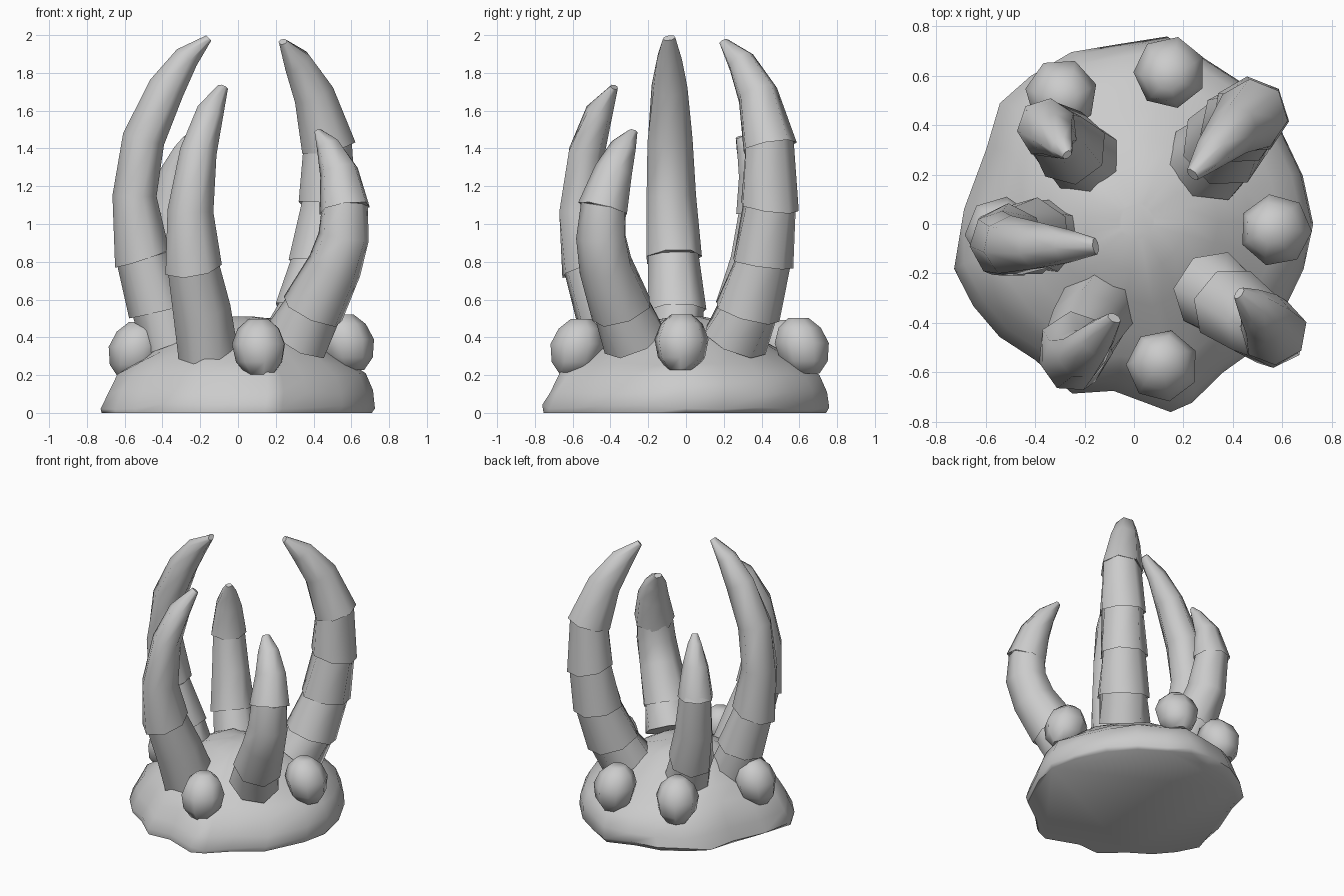
import bpy, bmesh, math, random
from mathutils import Vector

if "Cube" in bpy.data.objects:
    bpy.data.objects.remove(bpy.data.objects["Cube"])

random.seed(4)
stone = bpy.data.materials.new("grey stone")
stone.diffuse_color = (0.6, 0.6, 0.6, 1)
stone.use_nodes = True
stone.node_tree.nodes["Principled BSDF"].inputs["Base Color"].default_value = stone.diffuse_color


def finish(name, bm, angle):
    bmesh.ops.recalc_face_normals(bm, faces=bm.faces)
    me = bpy.data.meshes.new(name)
    bm.to_mesh(me)
    bm.free()
    me.materials.append(stone)
    ob = bpy.data.objects.new(name, me)
    bpy.context.collection.objects.link(ob)
    bpy.ops.object.select_all(action='DESELECT')
    ob.select_set(True)
    bpy.context.view_layer.objects.active = ob
    bpy.ops.object.shade_smooth_by_angle(angle=math.radians(angle))
    return ob


def loft(bm, rings):
    """Skin a list of point rings and cap both ends."""
    loops = [[bm.verts.new(p) for p in r] for r in rings]
    n = len(loops[0])
    for a, b in zip(loops, loops[1:]):
        for i in range(n):
            j = (i + 1) % n
            bm.faces.new((a[i], a[j], b[j], b[i]))
    bm.faces.new(loops[0][::-1])
    bm.faces.new(loops[-1])


# Mound: irregular outline, domed upward
outline = [(0, .725), (16, .71), (35, .71), (52, .72), (68, .73), (80, .77), (95, .73),
           (110, .74), (125, .73), (138, .73), (153, .67), (175, .69), (194, .75),
           (207, .73), (220, .71), (234, .68), (250, .73), (263, .68), (281, .775),
           (288, .76), (301, .70), (320, .72), (345, .71)]
# scale, height, sideways drift
levels = [(.985, 0, -.005), (1, .03, 0), (.965, .11, .015), (.905, .20, .02), (.79, .265, .015),
          (.64, .34, .01), (.46, .42, .01), (.28, .48, .01), (.10, .51, .01)]
rings = []
for k, (s, z, d) in enumerate(levels):
    ring = []
    for deg, r in outline:
        a = math.radians(deg)
        rr = r * s if s > .9 else s * (.5 * r + .36)
        dz = random.uniform(-.015, .015) if 1 < k < 8 else 0
        if k == 1:
            dz = random.uniform(-.015, .02)
        if k == 0 and 80 < deg < 180:  # undercut at the back
            rr *= .95
        ring.append(Vector((rr * math.cos(a) + d, rr * math.sin(a) + d, z + dz)))
    rings.append(ring)
bm = bmesh.new()
loft(bm, rings)
finish("mound", bm, 60)


def claw(name, pts, steps, sides=7):
    """pts: (x, y, z, radial half width, side half width); steps: ledge rings."""
    c = [Vector(p[:3]) for p in pts]
    rings = []
    mid = c[len(c) // 2]
    out = Vector((mid.x, mid.y, 0)).normalized()
    side = Vector((0, 0, 1)).cross(out)
    for i, p in enumerate(pts):
        t = (c[min(i + 1, len(c) - 1)] - c[max(i - 1, 0)]).normalized()
        u = (out - t * out.dot(t)).normalized()
        v = (side - t * side.dot(t) - u * side.dot(u)).normalized()
        # a ledge is a narrow ring followed by a wider, slightly turned one
        for scale, shift in (((.95, .012), (1.06, -.012)) if i in steps else ((1, 0),)):
            turn = random.uniform(-.13, .13)
            tilt = random.uniform(-.02, .02)
            ring = []
            for k in range(sides):
                a = 2 * math.pi * k / sides + turn
                q = c[i] + t * (shift + tilt * math.cos(a) * (i in steps))
                ring.append(q + u * p[3] * scale * math.cos(a) + v * p[4] * scale * math.sin(a))
            rings.append(ring)
    bm = bmesh.new()
    loft(bm, rings)
    finish(name, bm, 58)


# Curved claws leaning inward at the tips
claw("claw_left", [(-.35, -.05, .36, .16, .15), (-.42, -.05, .55, .155, .15),
                   (-.51, -.07, .83, .145, .145), (-.545, -.08, 1.15, .12, .135),
                   (-.50, -.09, 1.45, .115, .125), (-.38, -.09, 1.72, .10, .098),
                   (-.27, -.09, 1.88, .07, .068), (-.155, -.09, 1.985, .018, .035)], (1, 2))
claw("claw_back_right", [(.305, .255, .38, .18, .18), (.37, .325, .54, .17, .17),
                         (.432, .405, .80, .16, .155), (.472, .44, 1.1, .15, .15),
                         (.477, .44, 1.42, .14, .138), (.40, .378, 1.69, .115, .105),
                         (.315, .29, 1.86, .08, .072), (.237, .20, 1.965, .02, .03)], (1, 2, 3, 4))
claw("claw_front_right", [(.32, -.27, .39, .185, .17), (.40, -.34, .55, .165, .155),
                          (.51, -.42, .77, .15, .145), (.56, -.445, .93, .14, .135),
                          (.565, -.435, 1.09, .13, .13), (.535, -.38, 1.28, .105, .105),
                          (.48, -.33, 1.41, .065, .072), (.425, -.28, 1.49, .018, .028)], (1, 4))
claw("claw_front_left", [(-.155, -.355, .325, .185, .16), (-.195, -.43, .55, .17, .155),
                         (-.24, -.51, .78, .155, .145), (-.25, -.555, 1.07, .125, .125),
                         (-.21, -.53, 1.38, .10, .10), (-.15, -.46, 1.59, .075, .075),
                         (-.08, -.38, 1.725, .02, .03)], (2,))
claw("claw_back_left", [(-.20, .26, .38, .16, .155), (-.26, .31, .55, .15, .145),
                        (-.32, .36, .80, .135, .13), (-.35, .385, 1.07, .12, .115),
                        (-.33, .36, 1.27, .085, .09), (-.29, .31, 1.40, .045, .05),
                        (-.27, .28, 1.46, .015, .022)], (1, 3))


# Rounded knobs around the rim
def knob(name, x, y, z, r, h):
    az = math.atan2(y, x)
    rings = []
    for f, s in ((-1, .5), (-.55, .87), (.1, 1), (.65, .78), (1, .38)):
        lean = -.02 * f
        rings.append([Vector((x + r * s * math.cos(az + k * math.tau / 7) + lean * math.cos(az),
                              y + r * s * math.sin(az + k * math.tau / 7) + lean * math.sin(az),
                              z + h * f)) for k in range(7)])
    bm = bmesh.new()
    loft(bm, rings)
    finish(name, bm, 58)


for name, x, y, z in (("front", .115, -.575, .35), ("right", .575, -.025, .375),
                      ("back", .145, .615, .355), ("back_left", -.295, .525, .345),
                      ("left", -.54, -.035, .335)):
    knob("knob_" + name, x, y, z, .147, .147)
